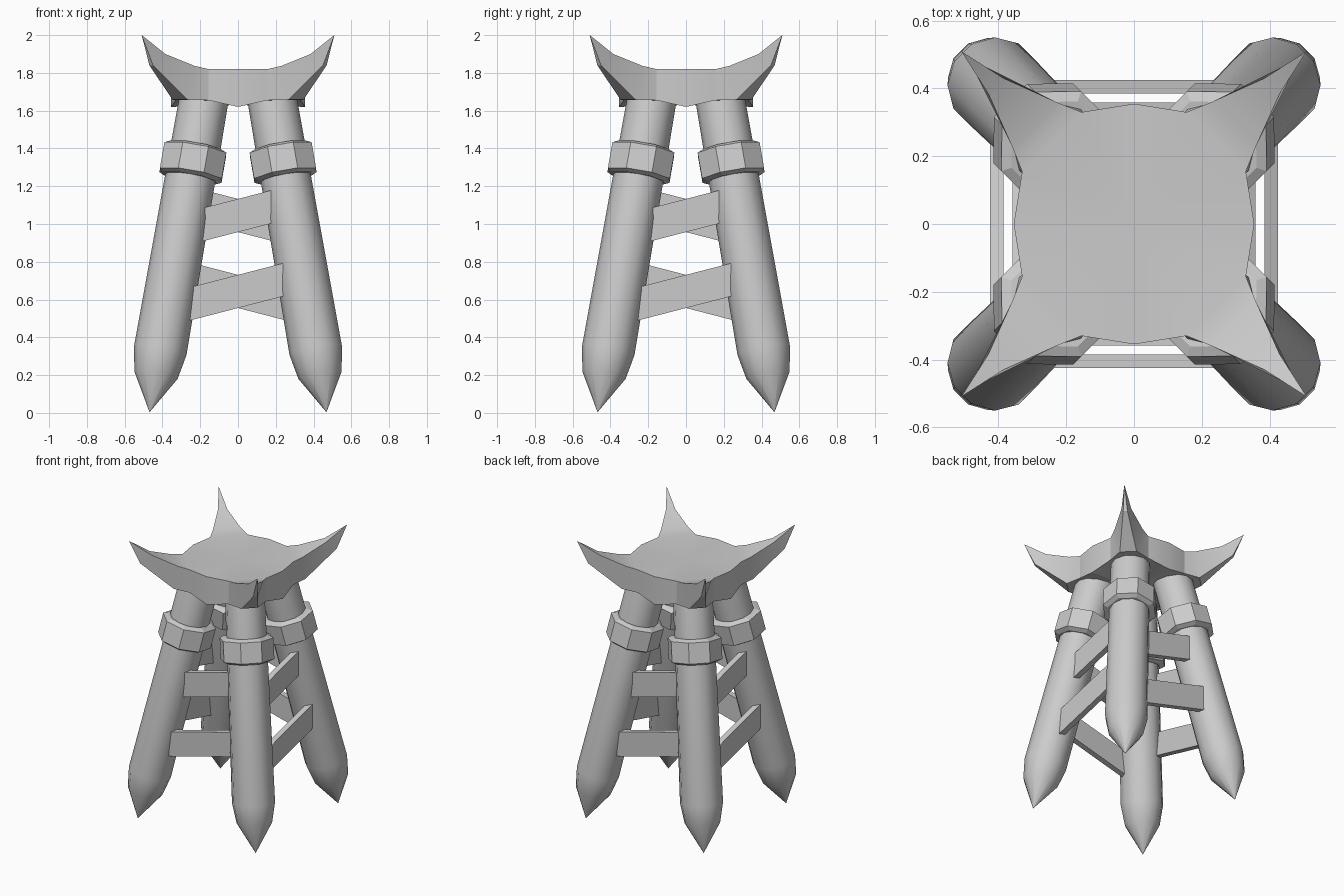
import bpy, bmesh, math
from mathutils import Vector, Matrix

cube = bpy.data.objects.get("Cube")
if cube:
    bpy.data.objects.remove(cube, do_unlink=True)

grey = bpy.data.materials.new("light_grey")
grey.use_nodes = True
grey.diffuse_color = (0.6, 0.6, 0.6, 1)
grey.node_tree.nodes["Principled BSDF"].inputs["Base Color"].default_value = (0.6, 0.6, 0.6, 1)

FOOT, HEAD = Vector((0.468, 0.468, 0.005)), Vector((0.17, 0.17, 1.72))
AXIS = (HEAD - FOOT).normalized()
CORNERS = ("back_left", "back_right", "front_right", "front_left")
SIDES = ("front", "left", "back", "right")


def quarter(i):
    return Matrix.Rotation(i * math.pi / 2, 4, 'Z')


def finish(name, bm, smooth=None):
    bmesh.ops.remove_doubles(bm, verts=bm.verts, dist=0.0005)
    bmesh.ops.recalc_face_normals(bm, faces=bm.faces)
    mesh = bpy.data.meshes.new(name)
    bm.to_mesh(mesh)
    bm.free()
    mesh.materials.append(grey)
    obj = bpy.data.objects.new(name, mesh)
    bpy.context.collection.objects.link(obj)
    if smooth:
        bpy.ops.object.select_all(action='DESELECT')
        obj.select_set(True)
        bpy.context.view_layer.objects.active = obj
        bpy.ops.object.shade_smooth_by_angle(angle=math.radians(smooth))
    return obj


def lathe_on_leg(name, profile, sides, turn, smooth=None):
    """Turn (radius, distance from foot) pairs around the leg axis."""
    bm = bmesh.new()
    place = quarter(turn) @ Matrix.Translation(FOOT) @ AXIS.to_track_quat('Z', 'Y').to_matrix().to_4x4()
    rings = []
    for radius, dist in profile:
        angles = [(k + 0.5) * math.tau / sides for k in range(sides)]
        rings.append([bm.verts.new(place @ Vector((radius * math.cos(a), radius * math.sin(a), dist)))
                      for a in angles])
    for low, high in zip(rings, rings[1:]):
        for k in range(sides):
            n = (k + 1) % sides
            bm.faces.new((low[k], low[n], high[n], high[k]))
    bm.faces.new(rings[0])
    bm.faces.new(rings[-1])
    return finish(name, bm, smooth)


# Splayed, pointed legs with a faceted collar near the top
for i, corner in enumerate(CORNERS):
    lathe_on_leg(corner + "_leg",
                 [(0.001, 0), (0.116, 0.2), (0.141, 0.335), (0.13, 1.74)], 12, i, 40)
    lathe_on_leg(corner + "_collar",
                 [(0.15, 1.275), (0.18, 1.29), (0.18, 1.43), (0.15, 1.445)], 8, i)

# Sloping slats between neighbouring legs
for i, side in enumerate(SIDES):
    for level, z, depth, length in (("lower", 0.643, 0.405, 0.64), ("upper", 1.045, 0.338, 0.48)):
        bm = bmesh.new()
        bmesh.ops.create_cube(bm, size=1)
        shape = Matrix.Diagonal((length, 0.04, 0.17, 1))
        tilt = Matrix.Rotation(-math.radians(14.5), 4, 'Y')
        bm.transform(quarter(i) @ Matrix.Translation((0, -depth, z)) @ tilt @ shape)
        finish(f"{side}_{level}_slat", bm)

# Seat with four upturned horns: (diagonal distance, half width, height)
TOP = [(0.343, 0.124, 1.82), (0.417, 0.092, 1.837), (0.576, 0.032, 1.9), (0.721, 0, 2)]
BASE = [(0.343, 0.124, 1.655), (0.435, 0.055, 1.658), (0.65, 0.014, 1.84), (0.721, 0, 2)]


def diagonal(station, sign, turn):
    d, w, z = station
    return quarter(turn) @ Vector(((d + sign * w) / math.sqrt(2), (d - sign * w) / math.sqrt(2), z))


bm = bmesh.new()


def face(*points):
    unique = []
    for p in points:
        if all((p - q).length > 0.0005 for q in unique):
            unique.append(p)
    if len(unique) > 2:
        bm.faces.new([bm.verts.new(p) for p in unique])


for i in range(4):
    for k in range(3):
        # Horn: upper skin, underside and both flanks
        for row in (TOP, BASE):
            face(diagonal(row[k], -1, i), diagonal(row[k], 1, i),
                 diagonal(row[k + 1], 1, i), diagonal(row[k + 1], -1, i))
        for s in (-1, 1):
            face(diagonal(TOP[k], s, i), diagonal(TOP[k + 1], s, i),
                 diagonal(BASE[k + 1], s, i), diagonal(BASE[k], s, i))
    # Seat rim and the wedges of the seat between horns
    rim_top = quarter(i) @ Vector((0.355, 0, 1.82))
    rim_base = quarter(i) @ Vector((0.355, 0, 1.62))
    for s, turn in ((1, i), (-1, i - 1)):
        face(rim_top, diagonal(TOP[0], s, turn), diagonal(BASE[0], s, turn), rim_base)
        face(Vector((0, 0, 1.82)), rim_top, diagonal(TOP[0], s, turn))
        face(Vector((0, 0, 1.63)), rim_base, diagonal(BASE[0], s, turn))
    face(Vector((0, 0, 1.82)), diagonal(TOP[0], 1, i), diagonal(TOP[0], -1, i))
    face(Vector((0, 0, 1.63)), diagonal(BASE[0], 1, i), diagonal(BASE[0], -1, i))
finish("horned_seat", bm, 20)
